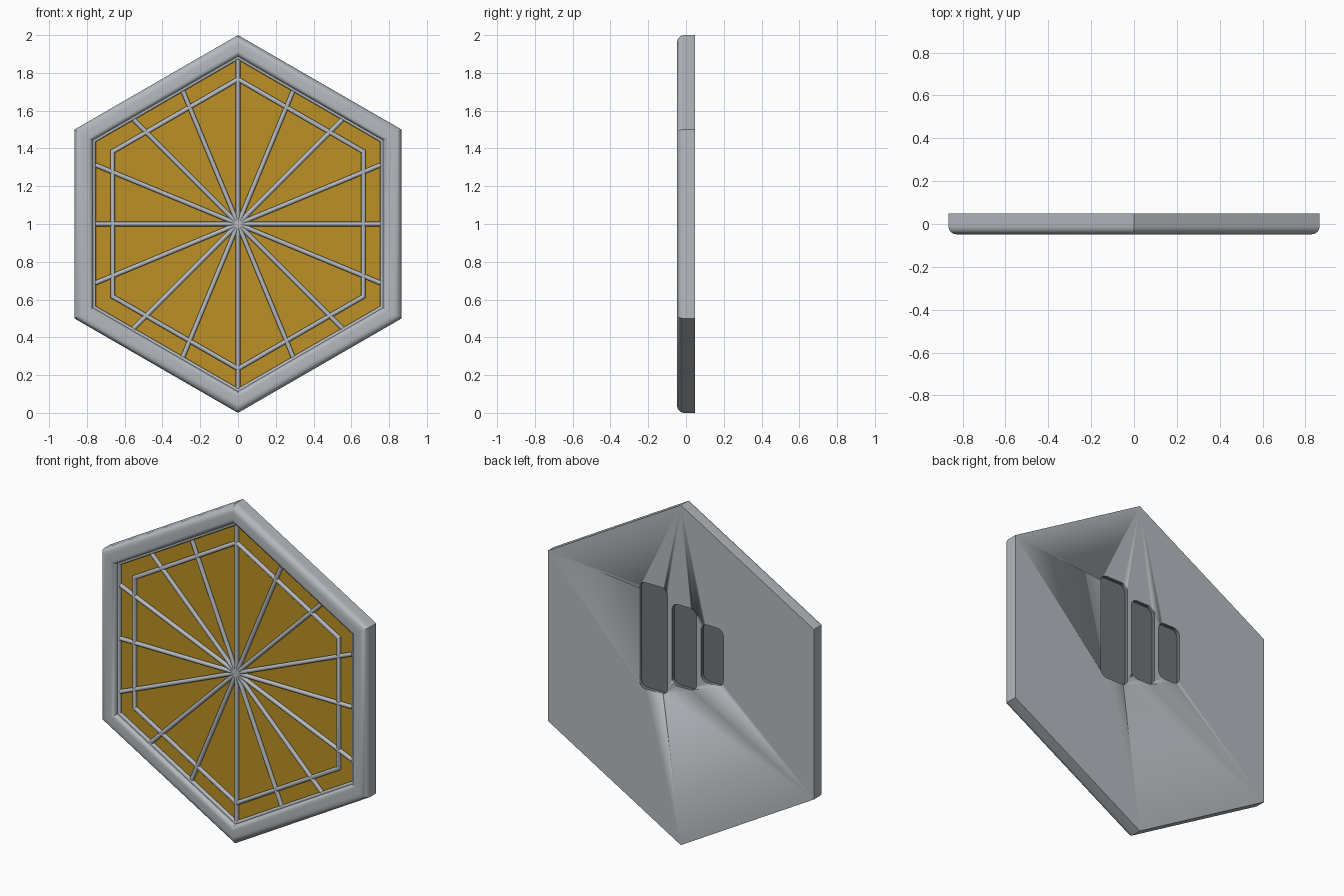
import bpy, bmesh
from math import sin, cos, pi, radians
from mathutils import Matrix, Vector

cube = bpy.data.objects.get("Cube")
if cube:
    bpy.data.objects.remove(cube)

CENTER = Vector((0, 0, 1))
HALF = 0.048            # half thickness
APO = cos(pi / 6)       # apothem of the unit hexagon


def material(name, rgb):
    m = bpy.data.materials.new(name)
    m.use_nodes = True
    m.diffuse_color = (*rgb, 1)
    m.node_tree.nodes["Principled BSDF"].inputs["Base Color"].default_value = (*rgb, 1)
    return m


GREY = material("metal grey", (0.46, 0.49, 0.52))
GOLD = material("gold", (0.50, 0.28, 0.018))
DARK = material("dark grey", (0.16, 0.17, 0.18))


def finish(name, bm, *mats):
    bmesh.ops.recalc_face_normals(bm, faces=bm.faces)
    mesh = bpy.data.meshes.new(name)
    bm.to_mesh(mesh)
    bm.free()
    obj = bpy.data.objects.new(name, mesh)
    bpy.context.collection.objects.link(obj)
    for m in mats:
        mesh.materials.append(m)
    bpy.ops.object.select_all(action='DESELECT')
    obj.select_set(True)
    bpy.context.view_layer.objects.active = obj
    bpy.ops.object.shade_smooth_by_angle(angle=radians(35))
    return obj


def hex_sweep(bm, profile, closed=False):
    """Carry an (apothem, y) profile round a pointy-topped hexagon."""
    rings = []
    for a, y in profile:
        r = a / APO
        rings.append([bm.verts.new(CENTER + Vector((r * sin(i * pi / 3), y, r * cos(i * pi / 3))))
                      for i in range(6)])
    pairs = list(zip(rings, rings[1:]))
    if closed:
        pairs.append((rings[-1], rings[0]))
    for p, q in pairs:
        for i in range(6):
            j = (i + 1) % 6
            bm.faces.new((p[i], p[j], q[j], q[i]))
    return rings


def arc(a, y, r, start, end, n=8):
    angles = [radians(start + (end - start) * k / n) for k in range(n + 1)]
    return [(a + r * cos(t), y + r * sin(t)) for t in angles]


# Body: flat back, rounded raised rim and recessed gold field
FIELD_Y = 0.0
outer_r, inner_r, inner = 0.038, 0.026, 0.768
profile = [(APO, HALF)]
profile += arc(APO - outer_r, outer_r - HALF, outer_r, 0, -90)
profile += arc(inner + inner_r, inner_r - HALF, inner_r, -90, -180)
profile += [(inner, FIELD_Y)]
bm = bmesh.new()
rings = hex_sweep(bm, profile)
bm.faces.new(rings[0])
field = bm.faces.new(rings[-1])
field.material_index = 1
body = finish("panel_body", bm, GREY, GOLD)


# Back recesses: three upright rounded slots, stepping down in size
def slot_cutter(x, width, height, radius=0.04, depth=0.022):
    bm = bmesh.new()
    verts = []
    for k, (sx, sz) in enumerate(((1, 1), (-1, 1), (-1, -1), (1, -1))):
        for s in range(7):
            t = radians(90 * k + 15 * s)
            verts.append(bm.verts.new((x + sx * (width / 2 - radius) + radius * cos(t),
                                       HALF - depth,
                                       1.17 + sz * (height / 2 - radius) + radius * sin(t))))
    face = bm.faces.new(verts)
    top = bmesh.ops.extrude_face_region(bm, geom=[face])["geom"]
    bmesh.ops.translate(bm, vec=(0, depth + 0.05, 0),
                        verts=[v for v in top if isinstance(v, bmesh.types.BMVert)])
    cutter = finish("slot_cutter", bm, DARK)
    cutter.hide_render = True
    return cutter


for x, w, h in ((0.178, 0.184, 0.625), (-0.022, 0.16, 0.48), (-0.204, 0.145, 0.34)):
    cutter = slot_cutter(x, w, h)
    mod = body.modifiers.new("slot", 'BOOLEAN')
    mod.object = cutter
    mod.solver = 'EXACT'
    mod.material_mode = 'TRANSFER'
    bpy.ops.object.select_all(action='DESELECT')
    body.select_set(True)
    bpy.context.view_layer.objects.active = body
    bpy.ops.object.modifier_apply(modifier=mod.name)
    bpy.data.objects.remove(cutter)

# Hexagonal rods: one inside the field, one along the foot of the rim
ROD, ROD_Y = 0.012, -0.012
for name, a in (("inner_hex_rod", 0.664), ("rim_hex_rod", 0.765)):
    bm = bmesh.new()
    hex_sweep(bm, arc(a, ROD_Y, ROD, 0, 330, 11), closed=True)
    finish(name, bm, GREY)

# Spokes: sixteen rods from the centre out to the rim
bm = bmesh.new()
for i in range(16):
    t = i * pi / 8
    # distance to the hexagon's side in this direction
    length = 0.755 / max(cos(t - k * pi / 3) for k in range(6))
    direction = Vector((cos(t), 0, sin(t)))
    turn = direction.to_track_quat('Z', 'Y').to_matrix().to_4x4()
    place = Matrix.Translation(CENTER + direction * length / 2 + Vector((0, ROD_Y, 0)))
    bmesh.ops.create_cone(bm, cap_ends=True, segments=12, radius1=ROD, radius2=ROD,
                          depth=length, matrix=place @ turn)
finish("spokes", bm, GREY)
